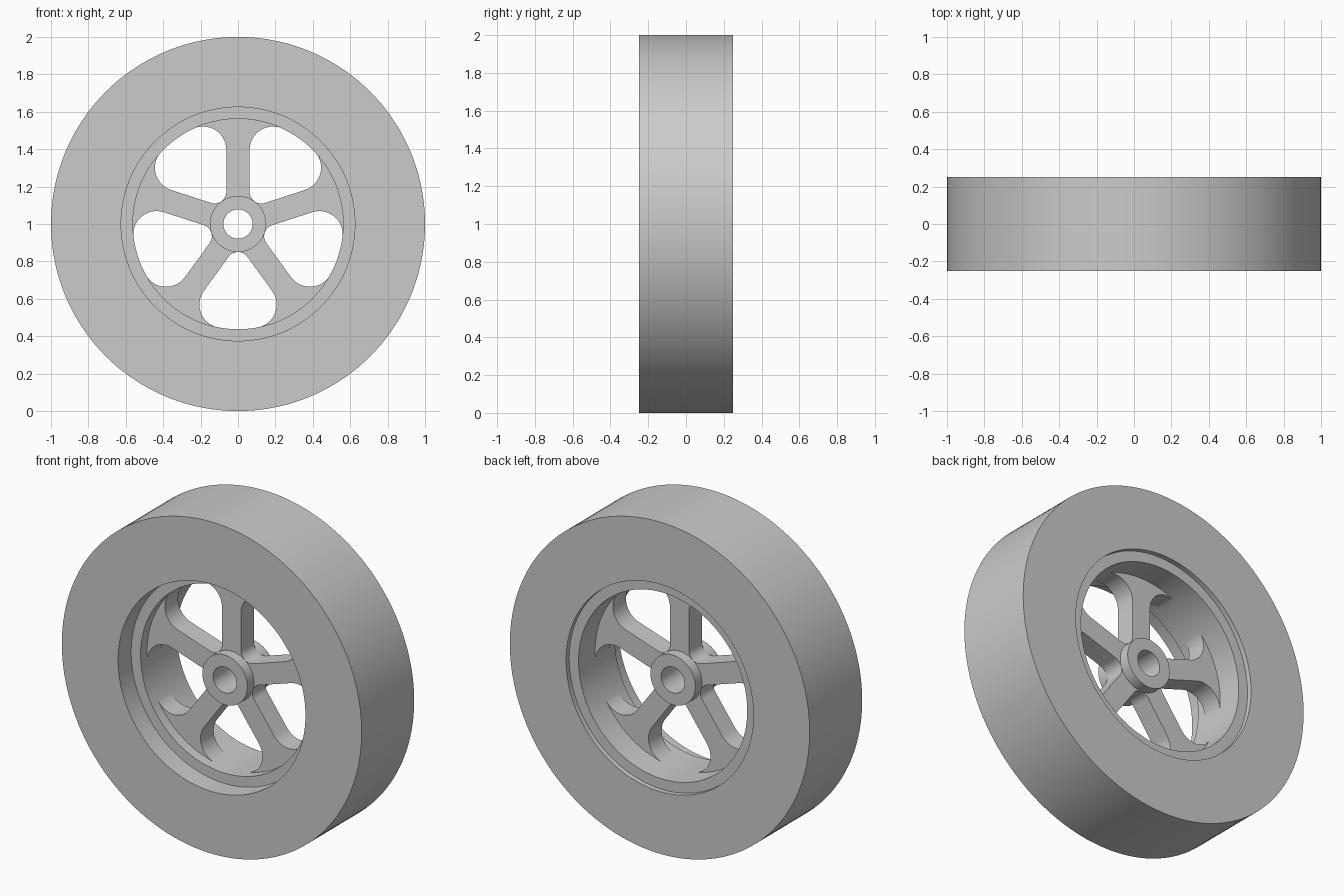
import bpy
import bmesh
from math import sin, cos, asin, pi, radians
from mathutils import Matrix, Vector

if "Cube" in bpy.data.objects:
    bpy.data.objects.remove(bpy.data.objects["Cube"], do_unlink=True)

SEGMENTS = 144
SPOKES = 5
AXLE = Vector((0, 0, 1))
TYRE_R, SEAT_R, RIM_R = 1.0, 0.625, 0.5625
HUB_R, BORE_R = 0.15, 0.078
SPOKE_HALF = 0.0625        # half width and half thickness of a spoke

grey = bpy.data.materials.new("plain grey")
grey.use_nodes = True
grey.diffuse_color = (0.6, 0.6, 0.6, 1)
grey.node_tree.nodes["Principled BSDF"].inputs["Base Color"].default_value = (0.6, 0.6, 0.6, 1)


def finish(bm, name):
    """Turn a bmesh into a named, shaded object standing on the ground."""
    bmesh.ops.recalc_face_normals(bm, faces=bm.faces)
    mesh = bpy.data.meshes.new(name)
    bm.to_mesh(mesh)
    bm.free()
    mesh.materials.append(grey)
    obj = bpy.data.objects.new(name, mesh)
    bpy.context.collection.objects.link(obj)
    obj.location = AXLE
    bpy.ops.object.select_all(action='DESELECT')
    obj.select_set(True)
    bpy.context.view_layer.objects.active = obj
    bpy.ops.object.shade_smooth_by_angle(angle=radians(30))
    return obj


def ring(name, inner, outer, front, back):
    """Revolve a rectangular section around the axle."""
    bm = bmesh.new()
    section = [(inner, front), (outer, front), (outer, back), (inner, back)]
    verts = [bm.verts.new((r, y, 0)) for r, y in section]
    edges = [bm.edges.new((verts[i - 1], verts[i])) for i in range(4)]
    bmesh.ops.spin(bm, geom=verts + edges, cent=(0, 0, 0), axis=(0, 1, 0),
                   angle=2 * pi, steps=SEGMENTS, use_merge=True)
    bmesh.ops.remove_doubles(bm, verts=bm.verts, dist=1e-5)
    return finish(bm, name)


def arc(centre, radius, start, end, steps):
    angles = [start + (end - start) * i / steps for i in range(steps + 1)]
    return [(centre[0] + radius * cos(a), centre[1] + radius * sin(a)) for a in angles]


def window_outline():
    """Rounded opening between two spokes, symmetric about its own axis."""
    half = pi / SPOKES
    outer = RIM_R + 0.001
    small, big = 0.0625, 0.125
    reach = outer - big
    corner = half - asin((SPOKE_HALF + big) / reach)
    normal = half + pi / 2
    side = arc(((SPOKE_HALF + small) / sin(half), 0), small, pi, normal, 8)
    side += arc((reach * cos(corner), reach * sin(corner)), big, normal, corner, 16)
    side += arc((0, 0), outer, corner, 0, 6)[1:]
    return side + [(u, -v) for u, v in side[-2:0:-1]]


def spoke_web():
    """Flat web pierced by the windows, then thickened."""
    bm = bmesh.new()
    loops = [arc((0, 0), r, 0, 2 * pi, SEGMENTS)[:-1] for r in (0.6, 0.12)]
    for k in range(SPOKES):
        turn = Matrix.Rotation(2 * pi * k / SPOKES - pi / 2, 2)
        loops.append([turn @ Vector(p) for p in window_outline()])
    for loop in loops:
        verts = [bm.verts.new((p[0], -SPOKE_HALF, p[1])) for p in loop]
        for i in range(len(verts)):
            bm.edges.new((verts[i - 1], verts[i]))
    bmesh.ops.triangle_fill(bm, edges=bm.edges[:], use_beauty=True, normal=(0, -1, 0))
    result = bmesh.ops.extrude_face_region(bm, geom=bm.faces[:], use_keep_orig=True)
    moved = [g for g in result["geom"] if isinstance(g, bmesh.types.BMVert)]
    bmesh.ops.translate(bm, verts=moved, vec=(0, 2 * SPOKE_HALF, 0))
    return finish(bm, "spokes")


# Tyre, offset rim, hub and spokes
ring("tyre", SEAT_R, TYRE_R, -0.25, 0.25)
ring("rim", RIM_R, SEAT_R, -0.125, 0.22)
ring("hub", BORE_R, HUB_R, -0.125, 0.125)
spoke_web()
